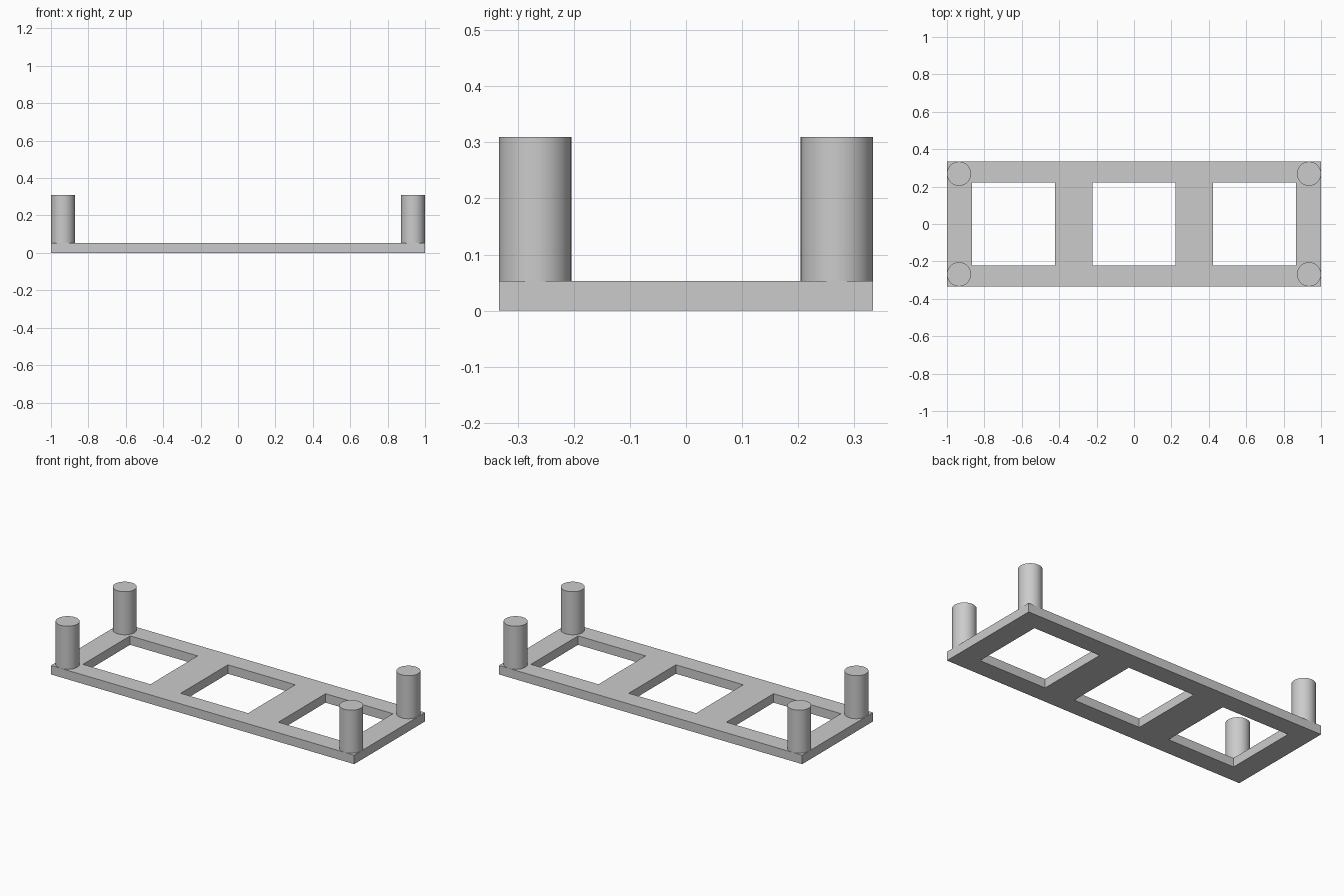
import bpy
import bmesh

if "Cube" in bpy.data.objects:
    bpy.data.objects.remove(bpy.data.objects["Cube"], do_unlink=True)

HALF_X, HALF_Y, THICK = 1.0, 0.3333, 0.0533
TOP, PEG_R = 0.31, 0.0644

grey = bpy.data.materials.new("light_grey")
grey.use_nodes = True
grey.diffuse_color = (0.6, 0.6, 0.6, 1)
grey.node_tree.nodes["Principled BSDF"].inputs["Base Color"].default_value = (0.6, 0.6, 0.6, 1)


def finish(bm, name):
    mesh = bpy.data.meshes.new(name)
    bm.to_mesh(mesh)
    bm.free()
    mesh.materials.append(grey)
    obj = bpy.data.objects.new(name, mesh)
    bpy.context.collection.objects.link(obj)
    return obj


# Base plate: a grid of cells, leaving out the three square openings
xs = [-HALF_X, -0.867, -0.422, -0.222, 0.222, 0.422, 0.867, HALF_X]
ys = [-HALF_Y, -0.222, 0.222, HALF_Y]
bm = bmesh.new()
grid = [[bm.verts.new((x, y, 0)) for y in ys] for x in xs]
for i in range(len(xs) - 1):
    for j in range(len(ys) - 1):
        if j == 1 and i % 2 == 1:
            continue
        bm.faces.new((grid[i][j], grid[i + 1][j], grid[i + 1][j + 1], grid[i][j + 1]))
raised = bmesh.ops.extrude_face_region(bm, geom=bm.faces[:], use_keep_orig=True)
bmesh.ops.translate(bm, vec=(0, 0, THICK),
                    verts=[g for g in raised["geom"] if isinstance(g, bmesh.types.BMVert)])
bmesh.ops.recalc_face_normals(bm, faces=bm.faces[:])
bmesh.ops.dissolve_limit(bm, angle_limit=0.01, verts=bm.verts[:], edges=bm.edges[:])
finish(bm, "base_plate")

# Round corner pegs standing on the plate
for side, sx in (("left", 1), ("right", -1)):
    for end, sy in (("front", -1), ("back", 1)):
        bm = bmesh.new()
        bmesh.ops.create_cone(bm, cap_ends=True, segments=64, radius1=PEG_R,
                              radius2=PEG_R, depth=TOP - THICK)
        peg = finish(bm, f"{end}_{side}_peg")
        peg.location = (sx * (HALF_X - PEG_R), sy * (HALF_Y - PEG_R), (TOP + THICK) / 2)
        bpy.ops.object.select_all(action="DESELECT")
        peg.select_set(True)
        bpy.context.view_layer.objects.active = peg
        bpy.ops.object.shade_smooth_by_angle()
